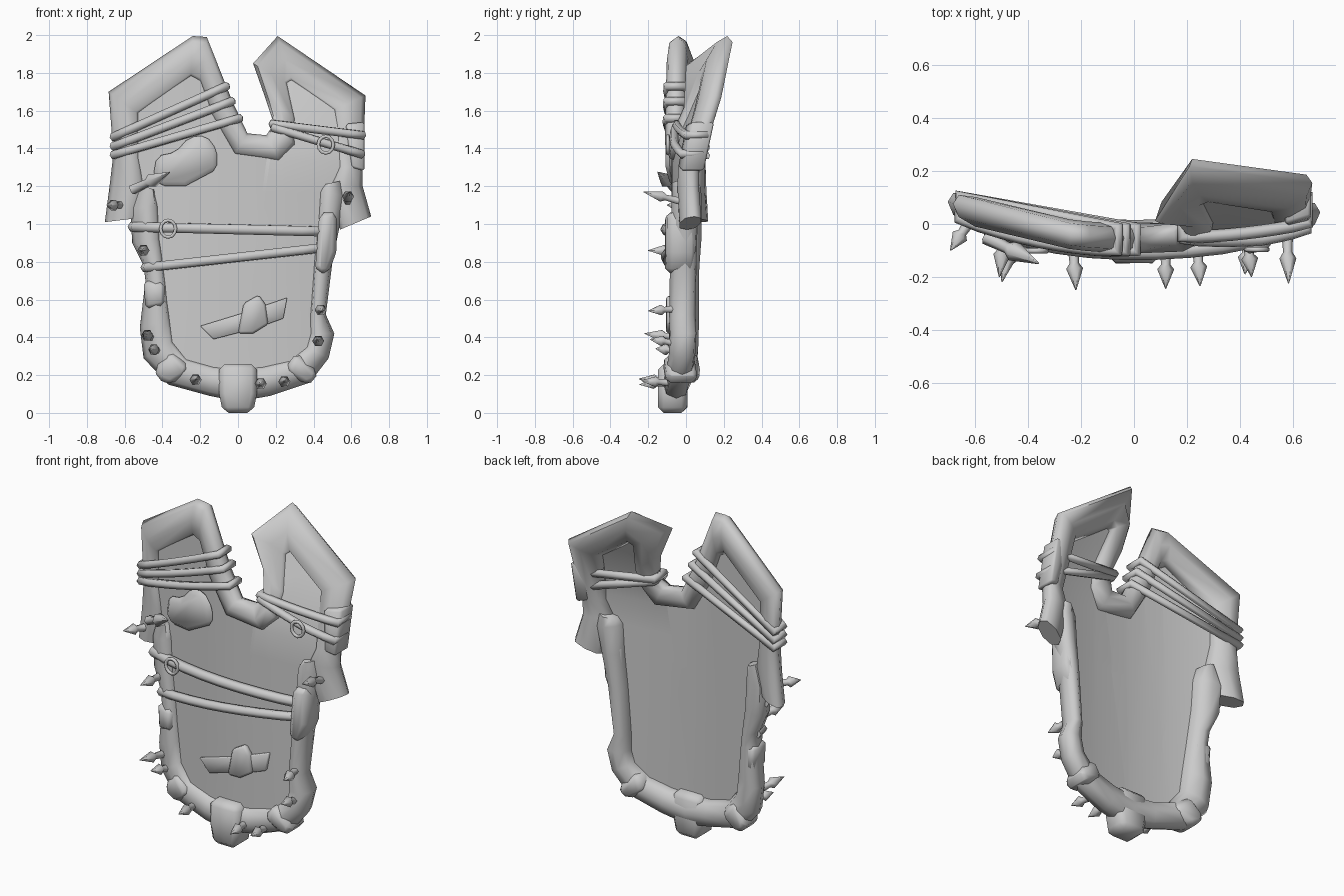
import bpy, bmesh, math
from mathutils import Vector

if "Cube" in bpy.data.objects:
    bpy.data.objects.remove(bpy.data.objects["Cube"])


def surf(x, z):
    """Depth of the curved shield face; the right horn leans back."""
    y = -0.055 + (0.28 if x < 0 else 0.2) * x * x
    lean = min(1, max(0, (x - 0.03) / 0.15))
    return y + lean * 0.46 * max(0, z - 1.42)


def finish(name, bm, angle=40):
    bmesh.ops.recalc_face_normals(bm, faces=bm.faces[:])
    me = bpy.data.meshes.new(name)
    bm.to_mesh(me)
    bm.free()
    ob = bpy.data.objects.new(name, me)
    bpy.context.collection.objects.link(ob)
    bpy.ops.object.select_all(action='DESELECT')
    ob.select_set(True)
    bpy.context.view_layer.objects.active = ob
    bpy.ops.object.shade_smooth_by_angle(angle=math.radians(angle))
    return ob


def loft(name, rings, angle=65):
    bm = bmesh.new()
    rows = [[bm.verts.new(p) for p in r] for r in rings]
    n = len(rows[0])
    for a, b in zip(rows, rows[1:]):
        for i in range(n):
            j = (i + 1) % n
            bm.faces.new((a[i], a[j], b[j], b[i]))
    bm.faces.new(rows[0])
    bm.faces.new(rows[-1])
    return finish(name, bm, angle)


def rail(name, pairs, depth):
    """Padded bar lofted between an outer and an inner outline."""
    def sp(v):
        return math.copysign(abs(v) ** 0.85, v)
    rings = []
    for ox, oz, ix, iz in pairs:
        mx, mz = (ox + ix) / 2, (oz + iz) / 2
        ring = []
        for k in range(8):
            t = math.tau * k / 8
            c, s = sp(math.cos(t)), sp(math.sin(t))
            x, z = mx + (ox - mx) * c, mz + (oz - mz) * c
            ring.append((x, surf(x, z) + depth * s, z))
        rings.append(ring)
    return loft(name, rings)


def slab(name, pts, d0, d1, bevel=0.0, cuts=0):
    """Outline in x-z thickened from d0 to d1 about the curved face."""
    bm = bmesh.new()
    bm.faces.new([bm.verts.new((x, 0, z)) for x, z in pts])
    if cuts:
        bmesh.ops.triangulate(bm, faces=bm.faces[:])
        for i in range(1, cuts):
            for co, no in (((-0.7 + 1.4 * i / cuts, 0, 0), (1, 0, 0)),
                           ((0, 0, 2 * i / cuts), (0, 0, 1))):
                bmesh.ops.bisect_plane(bm, geom=bm.verts[:] + bm.edges[:] + bm.faces[:],
                                       plane_co=co, plane_no=no)
    res = bmesh.ops.extrude_face_region(bm, geom=bm.faces[:], use_keep_orig=True)
    new = {v for v in res['geom'] if isinstance(v, bmesh.types.BMVert)}
    for v in bm.verts:
        v.co.y = surf(v.co.x, v.co.z) + (d1 if v in new else d0)
    if bevel:
        bmesh.ops.recalc_face_normals(bm, faces=bm.faces[:])
        edges = [e for e in bm.edges if len(e.link_faces) == 2 and e.calc_face_angle() > 0.6]
        bmesh.ops.bevel(bm, geom=edges, offset=bevel, segments=1, affect='EDGES')
    return finish(name, bm, 60)


def cord(name, pts, r, closed):
    cu = bpy.data.curves.new(name, 'CURVE')
    cu.dimensions = '3D'
    cu.bevel_depth, cu.bevel_resolution, cu.use_fill_caps = r, 1, True
    s = cu.splines.new('POLY')
    s.points.add(len(pts) - 1)
    for p, co in zip(s.points, pts):
        p.co = (*co, 1)
    s.use_cyclic_u = closed
    ob = bpy.data.objects.new(name, cu)
    bpy.context.collection.objects.link(ob)


def strap(name, a, b, r, front, back=None):
    """Cord across the face from a to b, optionally looping round the back."""
    pts = []
    for i in range(9):
        x, z = (a[k] + (b[k] - a[k]) * i / 8 for k in (0, 1))
        pts.append((x, surf(x, z) - front, z))
    if back:
        pts += [(x, surf(x, z) + back, z) for x, z in (b, a)]
    else:
        pts = [(a[0] - 0.01, pts[0][1] + 0.07, a[1])] + pts + [(b[0] + 0.01, pts[-1][1] + 0.07, b[1])]
    cord(name, pts, r, back is not None)


def spike(name, base, tip, r):
    base, tip = Vector(base), Vector(tip)
    q = (tip - base).to_track_quat('Z', 'Y')
    rings = []
    for t, k in ((0, 0.7), (0.4, 0.55), (0.52, 1), (1, 0.06)):
        rings.append([base.lerp(tip, t) + q @ Vector((r * k * math.cos(math.tau * i / 6),
                      r * k * math.sin(math.tau * i / 6), 0)) for i in range(6)])
    loft(name, rings)


# hide panel
slab("hide_panel", [(-.6, 1.1), (-.6, 1.65), (-.22, 1.88), (-.1, 1.62), (.02, 1.42), (.18, 1.41),
     (.23, 1.55), (.17, 1.82), (.22, 1.88), (.58, 1.64), (.6, 1.15), (.5, 1.1), (.42, .5),
     (.42, .35), (.3, .22), (0, .16), (-.3, .22), (-.43, .4), (-.44, .7), (-.48, 1.0)],
     -0.022, 0.002, cuts=12)

# upper frame with two horns
rail("horn_frame", [(-.705, 1.01, -.54, 1.03), (-.68, 1.2, -.49, 1.2), (-.66, 1.37, -.52, 1.35),
     (-.685, 1.70, -.52, 1.58), (-.24, 1.995, -.25, 1.77), (-.165, 1.99, -.2, 1.74),
     (-.03, 1.65, -.14, 1.57), (.05, 1.48, -.02, 1.365), (.15, 1.47, .22, 1.33),
     (.19, 1.53, .30, 1.42), (.14, 1.68, .31, 1.55), (.08, 1.85, .27, 1.74),
     (.21, 1.995, .29, 1.745), (.675, 1.68, .5, 1.6), (.66, 1.3, .53, 1.3),
     (.66, 1.2, .48, 1.2), (.705, 1.04, .54, .97)], 0.056)

# lower frame
rail("lower_frame", [(-.52, 1.21, -.44, 1.18), (-.57, 1.08, -.42, 1.1), (-.56, .9, -.41, .92),
     (-.50, .78, -.39, .76), (-.49, .7, -.38, .68), (-.52, .45, -.355, .5), (-.50, .29, -.34, .38),
     (-.37, .15, -.27, .29), (-.15, .09, -.13, .25), (0, .06, 0, .24), (.17, .09, .13, .25),
     (.38, .16, .27, .28), (.48, .29, .36, .35), (.51, .42, .38, .42), (.465, .52, .38, .52),
     (.50, .8, .4, .8), (.54, 1.0, .42, 1.0), (.57, 1.15, .43, 1.17), (.55, 1.23, .46, 1.21)], 0.07)

# wraps around the frame
slab("bottom_wrap", [(-.1, .26), (.1, .26), (.1, .1), (.08, 0), (-.08, 0), (-.1, .1)],
     -0.095, 0.06, 0.03)
slab("left_corner_wrap", [(-.44, .24), (-.36, .33), (-.26, .25), (-.28, .2), (-.36, .15), (-.43, .18)],
     -0.08, 0.08, 0.025)
slab("right_corner_wrap", [(.25, .24), (.31, .32), (.42, .22), (.41, .17), (.36, .15), (.28, .2)],
     -0.08, 0.08, 0.025)
slab("right_side_wrap", [(.41, .78), (.43, 1.05), (.48, 1.07), (.525, 1.05), (.52, .85), (.48, .74), (.42, .74)],
     -0.095, 0.055, 0.025)
slab("left_side_wrap", [(-.5, .7), (-.39, .69), (-.39, .57), (-.49, .55)], -0.08, 0.06, 0.02)
slab("horn_wrap", [(.57, 1.53), (.67, 1.54), (.67, 1.28), (.6, 1.3)], -0.062, 0.062, 0.012)

# patches on the hide
slab("upper_patch", [(-.45, 1.25), (-.43, 1.36), (-.33, 1.38), (-.26, 1.46), (-.17, 1.47), (-.11, 1.39),
     (-.11, 1.29), (-.28, 1.2), (-.41, 1.2)], -0.06, -0.01, 0.025)
slab("lower_patch_strip", [(-.2, .46), (.03, .53), (.26, .61), (.24, .5), (.1, .45), (-.13, .39)],
     -0.04, -0.01, 0.004)
slab("lower_patch_knot", [(.0, .42), (.03, .58), (.11, .625), (.145, .575), (.16, .47), (.08, .42)],
     -0.052, -0.01, 0.012)

# straps
for i, (za, b) in enumerate(((1.46, (-.06, 1.73)), (1.41, (-.03, 1.65)), (1.365, (.01, 1.56)))):
    strap(f"left_horn_strap_{i}", (-.66, za), b, 0.024, 0.048, 0.042)
for i, (a, b) in enumerate((((.18, 1.53), (.66, 1.47)), ((.19, 1.51), (.655, 1.37)))):
    strap(f"right_horn_strap_{i}", a, b, 0.024, 0.052, 0.048)
strap("middle_strap_upper", (-.545, .985), (.46, .96), 0.03, 0.052)
strap("middle_strap_lower", (-.48, .77), (.46, .875), 0.027, 0.052)

# rings on the straps
for n, x, z in (("left_ring", -.37, .975), ("right_ring", .465, 1.42)):
    cord(n, [(x + .04 * math.cos(math.tau * k / 12), surf(x, z) - .085,
              z + .045 * math.sin(math.tau * k / 12)) for k in range(12)], 0.01, True)

# spikes: base x, base z, tip x, tip y, tip z
for i, (x, z, tx, ty, tz) in enumerate((
        (-.62, 1.10, -.695, -.10, 1.1), (-.49, .86, -.51, -.2, .86), (-.46, .40, -.5, -.22, .42),
        (-.42, .33, -.47, -.16, .34), (-.23, .17, -.22, -.25, .18), (.12, .16, .12, -.245, .15),
        (.24, .16, .25, -.235, .17), (.43, .37, .42, -.19, .39), (.43, .55, .445, -.2, .54),
        (.58, 1.12, .585, -.225, 1.17))):
    spike(f"spike_{i}", (x, surf(x, z) - .04, z), (tx, ty, tz), 0.032)
spike("large_spike", (-.56, -.05, 1.18), (-.36, -.15, 1.275), 0.04)
